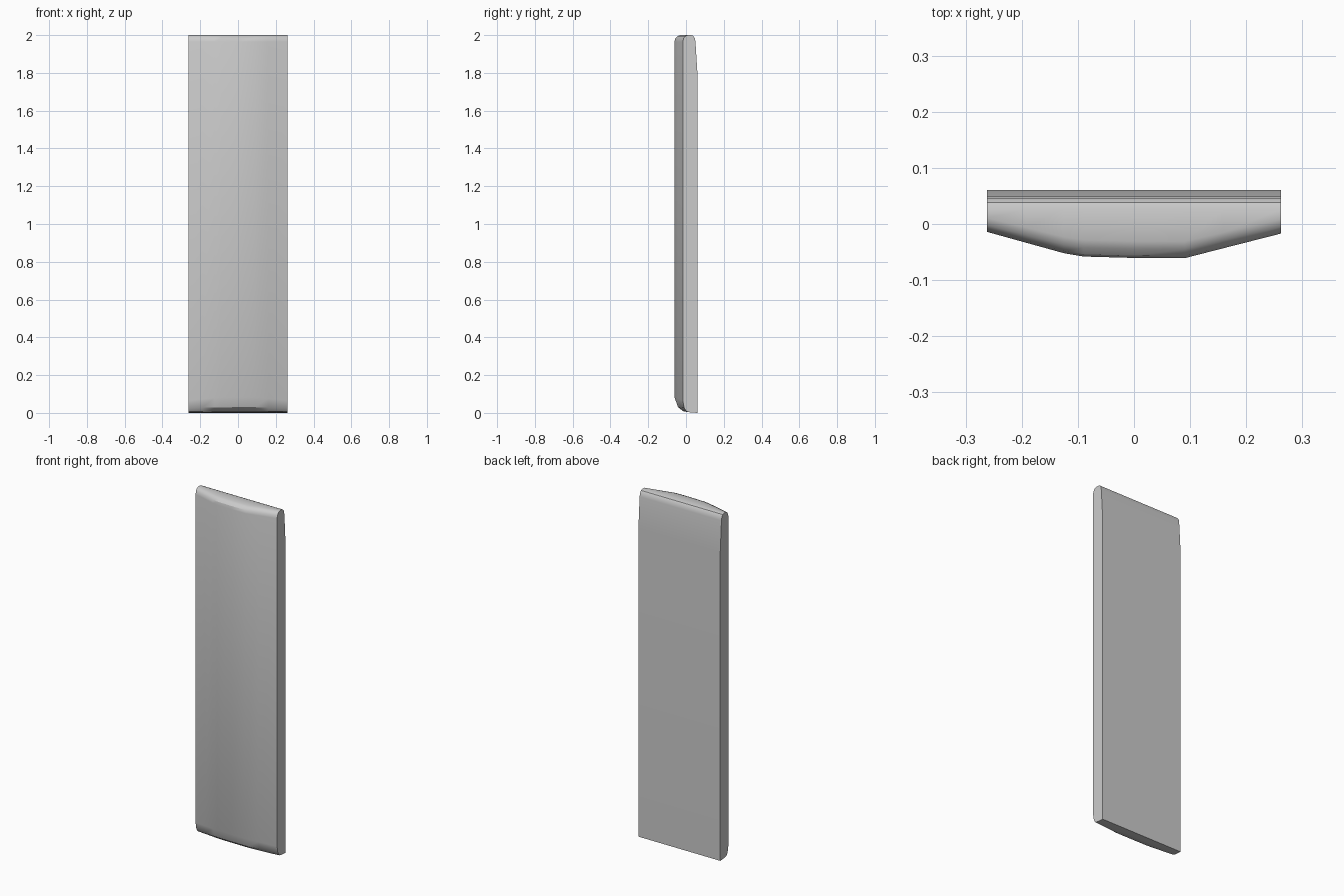
import bpy, bmesh, math

if "Cube" in bpy.data.objects:
    bpy.data.objects.remove(bpy.data.objects["Cube"])

# Stations across the width: x, depth of the bowed front face
stations = [(-0.262, -0.014), (-0.19, -0.034), (-0.125, -0.052), (-0.09, -0.058),
            (0.0, -0.0605), (0.09, -0.061), (0.16, -0.043), (0.262, -0.017)]


def section(x, front):
    """Side profile (y, z): flat back, rounded top, chamfered bottom front."""
    t = (-front - 0.014) / 0.047  # 0 at the side edges, 1 at the centre
    return [(0.061, 0.0), (0.02, 0.003), (0.003 - 0.016 * t, 0.008),
            (front + 0.007 + 0.012 * t, 0.025 + 0.005 * t),
            (front, 0.065 + 0.018 * t),
            (front, 1.965), (front + 0.004, 1.982),
            (front + 0.012 + 0.004 * t, 1.994),
            (front + 0.025 + 0.005 * t, 2.0),
            (0.026, 2.0), (0.038, 1.996), (0.046, 1.985), (0.05, 1.965),
            (0.061, 1.79)]


# Slab lofted from side to side
bm = bmesh.new()
rings = [[bm.verts.new((x, y, z)) for y, z in section(x, f)] for x, f in stations]
for a, b in zip(rings, rings[1:]):
    for i in range(len(a)):
        j = (i + 1) % len(a)
        bm.faces.new((a[i], a[j], b[j], b[i]))
bm.faces.new(rings[0])
bm.faces.new(rings[-1][::-1])
bmesh.ops.recalc_face_normals(bm, faces=bm.faces)
mesh = bpy.data.meshes.new("slab")
bm.to_mesh(mesh)
bm.free()

slab = bpy.data.objects.new("slab", mesh)
bpy.context.collection.objects.link(slab)
bpy.context.view_layer.objects.active = slab
slab.select_set(True)
bpy.ops.object.shade_smooth_by_angle(angle=math.radians(30))
